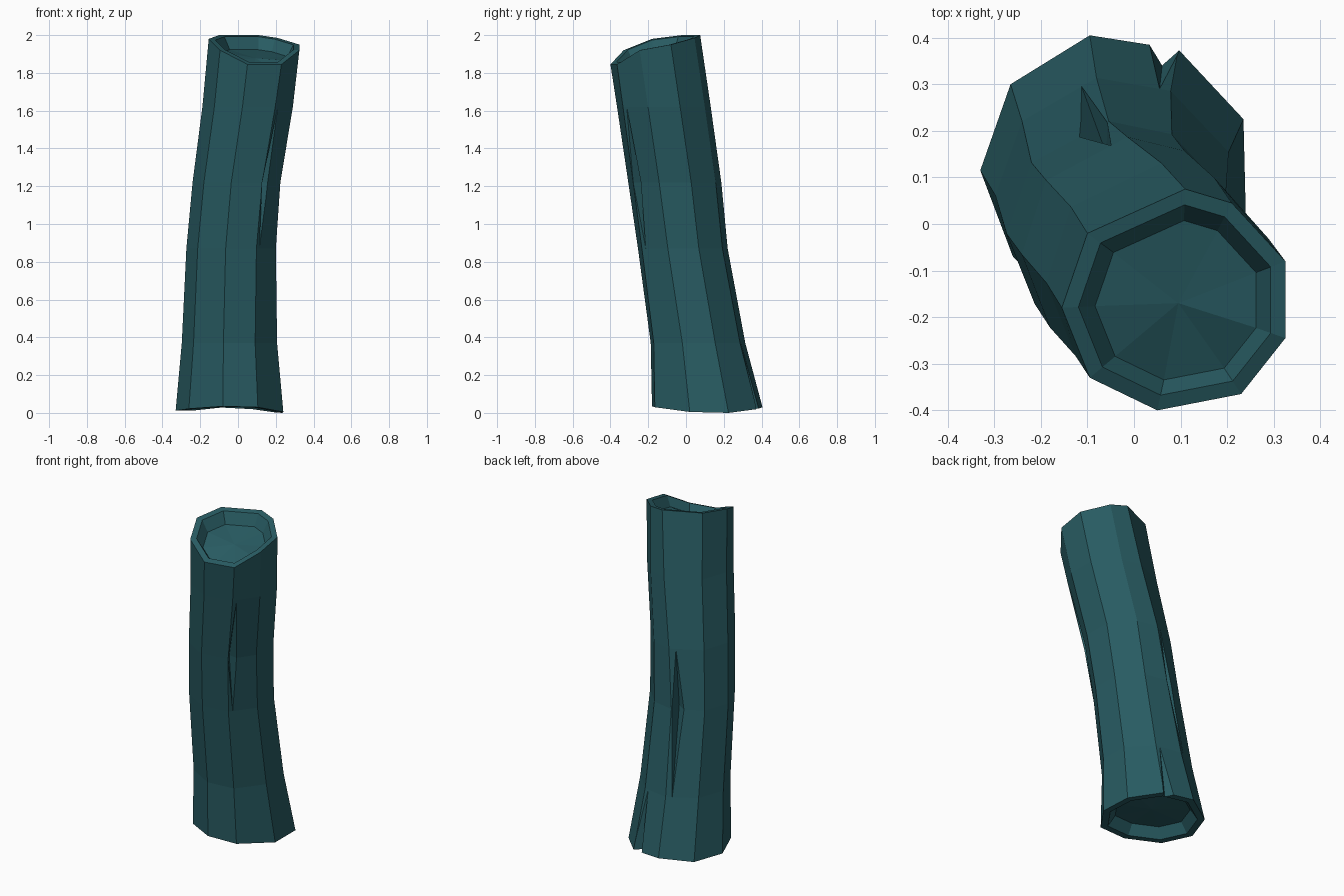
import bpy, bmesh
from mathutils import Vector

if "Cube" in bpy.data.objects:
    bpy.data.objects.remove(bpy.data.objects["Cube"])

# Bark columns around the log: foot and head of each, clockwise from the left
foot = [(-.33, .115, .012), (-.265, .30, .012), (-.095, .405, .03), (.095, .375, .02),
        (.235, .225, 0), (.24, .02, .005), (.105, -.165, .03), (-.08, -.18, .035), (-.26, -.07, .022)]
head = [(-.155, -.18, 1.98), (-.10, -.02, 2.0), (.11, .075, 2.0), (.21, .045, 1.985),
        (.325, -.08, 1.95), (.325, -.245, 1.92), (.23, -.365, 1.845), (.05, -.40, 1.845), (-.095, -.33, 1.92)]
foot = [Vector(p) for p in foot]
head = [Vector(p) for p in head]
N = len(foot)

# Waist levels: height, sideways bow in x and y, scale in x and y
levels = [(.37, -.025, 0, .91, .88), (.87, -.05, -.008, .89, .87),
          (1.22, -.045, 0, .90, .93), (1.62, -.012, 0, .96, .97)]


def centre(ring):
    return sum(ring, Vector()) / len(ring)


def waist(z, dx, dy, sx, sy):
    ring = [f.lerp(h, (z - f.z) / (h.z - f.z)) for f, h in zip(foot, head)]
    c = centre(ring)
    return [Vector((c.x + (p.x - c.x) * sx + dx, c.y + (p.y - c.y) * sy + dy, z)) for p in ring]


def inset(ring, scale, dz):
    c = centre(ring)
    return [c + (p - c) * scale + Vector((0, 0, dz)) for p in ring]


rings = [foot] + [waist(*l) for l in levels] + [head]

bark = bpy.data.materials.new("dark teal bark")
bark.diffuse_color = (.021, .105, .122, 1)
bark.use_nodes = True
bark.node_tree.nodes["Principled BSDF"].inputs["Base Color"].default_value = bark.diffuse_color


def make_object(name, bm):
    bmesh.ops.recalc_face_normals(bm, faces=bm.faces)
    mesh = bpy.data.meshes.new(name)
    bm.to_mesh(mesh)
    bm.free()
    mesh.materials.append(bark)
    ob = bpy.data.objects.new(name, mesh)
    bpy.context.collection.objects.link(ob)
    return ob


# Log: bent trunk with a raised rim and shallow hollow at both ends
bm = bmesh.new()
stack = [inset(foot, .72, .06), inset(foot, .86, 0)] + rings + [inset(head, .86, 0), inset(head, .72, -.06)]
loops = [[bm.verts.new(p) for p in ring] for ring in stack]
for a, b in zip(loops, loops[1:]):
    for i in range(N):
        j = (i + 1) % N
        bm.faces.new((a[i], a[j], b[j], b[i]))
for end in (loops[0], loops[-1]):
    cap = bm.faces.new(end)
    bmesh.ops.poke(bm, faces=[cap])
log = make_object("hollow_log", bm)


# Cracks: slim wedges cut along the trunk between two columns
def crack(name, col, f, low, mid, high, width, depth):
    def on_bark(r):
        return rings[r][col].lerp(rings[r][(col + 1) % N], f)
    m, top = on_bark(mid), on_bark(high)
    bottom = m * 2 - top if low is None else on_bark(low)
    along = rings[mid][(col + 1) % N] - rings[mid][col]
    along.z = 0
    along.normalize()
    out = Vector((-along.y, along.x, 0))
    bm = bmesh.new()
    pts = [top, bottom, m + out * .02 - along * width, m + out * .02 + along * width, m - out * depth]
    bm_v = [bm.verts.new(p) for p in pts]
    for i, j in ((2, 3), (3, 4), (4, 2)):
        bm.faces.new((bm_v[0], bm_v[i], bm_v[j]))
        bm.faces.new((bm_v[1], bm_v[j], bm_v[i]))
    cutter = make_object(name, bm)
    cutter.hide_render = True
    mod = log.modifiers.new(name, 'BOOLEAN')
    mod.operation = 'DIFFERENCE'
    mod.solver = 'EXACT'
    mod.object = cutter
    bpy.context.view_layer.objects.active = log
    bpy.ops.object.modifier_apply(modifier=mod.name)
    bpy.data.objects.remove(cutter)


crack("front_crack", 5, .85, 2, 3, 4, .035, .05)
crack("back_crack", 1, .8, 1, 2, 3, .045, .06)
crack("foot_crack", 2, .85, None, 0, 1, .05, .04)
